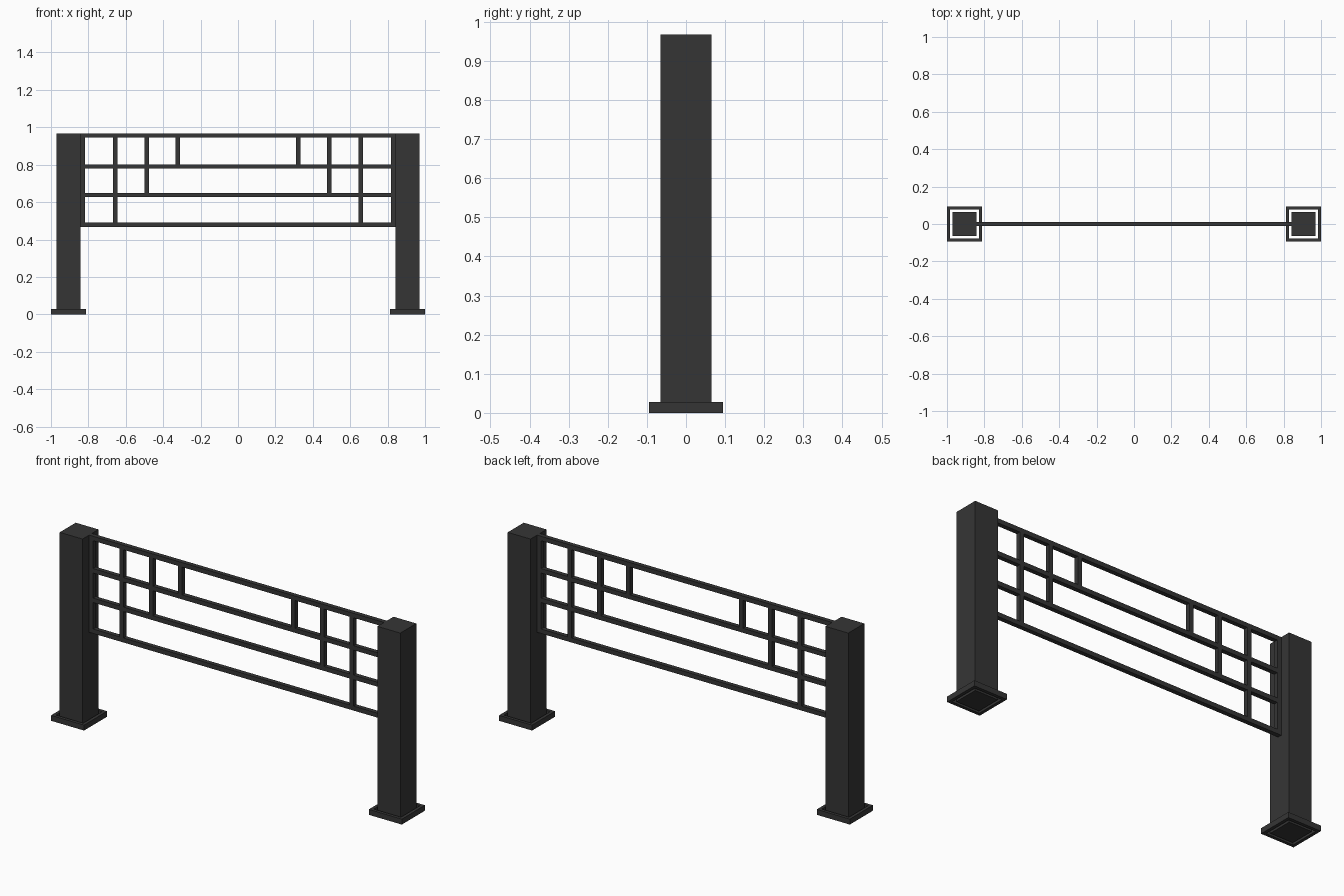
import bpy, bmesh

if "Cube" in bpy.data.objects:
    bpy.data.objects.remove(bpy.data.objects["Cube"])

metal = bpy.data.materials.new("charcoal metal")
metal.diffuse_color = (0.036, 0.036, 0.036, 1)
metal.use_nodes = True
metal.node_tree.nodes["Principled BSDF"].inputs["Base Color"].default_value = metal.diffuse_color


def finish(name, bm):
    mesh = bpy.data.meshes.new(name)
    bm.to_mesh(mesh)
    bm.free()
    mesh.materials.append(metal)
    obj = bpy.data.objects.new(name, mesh)
    bpy.context.collection.objects.link(obj)
    return obj


def box(name, x0, x1, y0, y1, z0, z1):
    bm = bmesh.new()
    bmesh.ops.create_cube(bm, size=1)
    for v in bm.verts:
        v.co = (x1 if v.co.x > 0 else x0, y1 if v.co.y > 0 else y0, z1 if v.co.z > 0 else z0)
    return finish(name, bm)


def square_ring(name, cx, outer, inner, height):
    bm = bmesh.new()
    corners = [(-1, -1), (1, -1), (1, 1), (-1, 1)]
    loops = [[bm.verts.new((cx + sx * r, sy * r, z)) for sx, sy in corners]
             for r, z in ((outer, 0), (outer, height), (inner, height), (inner, 0))]
    for k in range(4):
        a, b = loops[k], loops[(k + 1) % 4]
        for i in range(4):
            j = (i + 1) % 4
            bm.faces.new((a[i], a[j], b[j], b[i]))
    bmesh.ops.recalc_face_normals(bm, faces=bm.faces)
    return finish(name, bm)


TOP, POST_X, POST_R = 0.968, 0.906, 0.065
BAR = 0.0115
INNER = POST_X - POST_R
rails = [0.4785, 0.638, 0.79, TOP - BAR]

# Horizontal rails
for i, z in enumerate(rails):
    box(f"rail_{i + 1}", -INNER, INNER, -BAR, BAR, z - BAR, z + BAR)

# Posts, loose base collars and stepped uprights on both sides
for side, s in (("left", -1), ("right", 1)):
    px = s * POST_X
    box(f"{side}_post", px - POST_R, px + POST_R, -POST_R, POST_R, 0, TOP)
    square_ring(f"{side}_base_collar", px, 0.094, 0.078, 0.028)
    for name, x, low in (("end", INNER - BAR, 0), ("long", 0.656, 0),
                         ("middle", 0.488, 1), ("short", 0.322, 2)):
        box(f"{side}_{name}_upright", s * x - BAR, s * x + BAR, -BAR, BAR,
            rails[low] + BAR, rails[3] - BAR)
